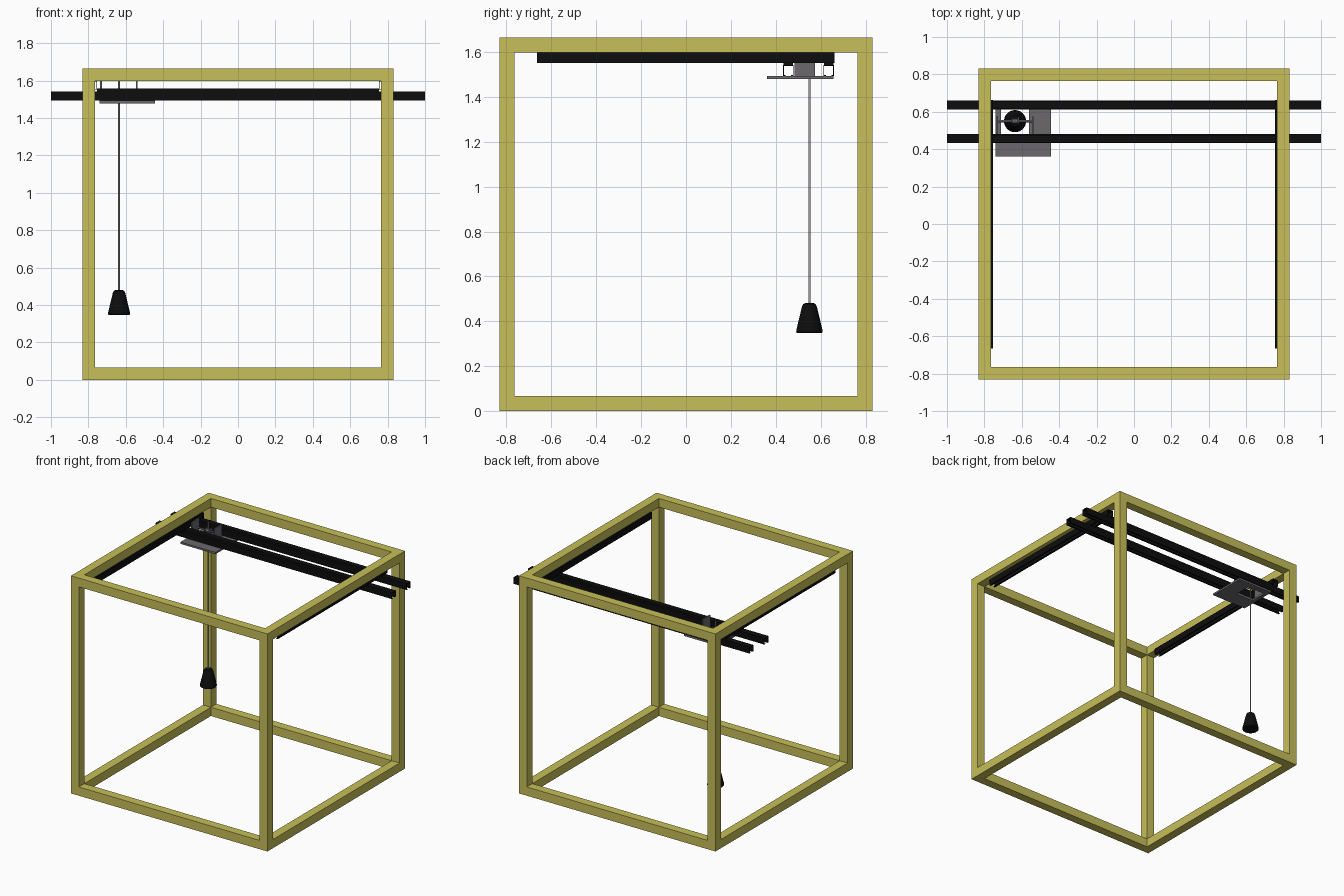
import bpy, bmesh, math
from mathutils import Matrix, Vector

if "Cube" in bpy.data.objects:
    bpy.data.objects.remove(bpy.data.objects["Cube"])


def mat(name, rgb):
    m = bpy.data.materials.new(name)
    m.diffuse_color = (*rgb, 1)
    m.use_nodes = True
    m.node_tree.nodes["Principled BSDF"].inputs["Base Color"].default_value = m.diffuse_color
    return m


YELLOW = mat("yellow paint", (0.57, 0.52, 0.10))
BLACK = mat("black metal", (0.004, 0.004, 0.004))
GRAY = mat("gray plate", (0.15, 0.14, 0.155))
ROPE = mat("rope gray", (0.38, 0.36, 0.34))


def finish(name, bm, m):
    bmesh.ops.recalc_face_normals(bm, faces=bm.faces)
    me = bpy.data.meshes.new(name)
    bm.to_mesh(me)
    bm.free()
    me.materials.append(m)
    o = bpy.data.objects.new(name, me)
    bpy.context.collection.objects.link(o)
    return o


def add_box(bm, x0, x1, y0, y1, z0, z1):
    c = Vector(((x0 + x1) / 2, (y0 + y1) / 2, (z0 + z1) / 2))
    s = Matrix.Diagonal((x1 - x0, y1 - y0, z1 - z0, 1))
    bmesh.ops.create_cube(bm, size=1, matrix=Matrix.Translation(c) @ s)


def boxes(name, m, *bounds):
    bm = bmesh.new()
    for b in bounds:
        add_box(bm, *b)
    return finish(name, bm, m)


def lathe(name, m, profile, origin, axis='Z', n=32):
    """Spin (radius, height) points around an axis, closed by end caps."""
    bm = bmesh.new()
    rings = [[bm.verts.new((r * math.cos(2 * math.pi * i / n), r * math.sin(2 * math.pi * i / n), h))
              for i in range(n)] for r, h in profile]
    for a, b in zip(rings, rings[1:]):
        for i in range(n):
            bm.faces.new((a[i], a[(i + 1) % n], b[(i + 1) % n], b[i]))
    bm.faces.new(rings[0])
    bm.faces.new(rings[-1])
    if axis == 'X':
        bm.transform(Matrix.Rotation(math.pi / 2, 4, 'Y'))
    bm.transform(Matrix.Translation(origin))
    o = finish(name, bm, m)
    bpy.context.view_layer.objects.active = o
    o.select_set(True)
    bpy.ops.object.shade_smooth_by_angle(angle=math.radians(35))
    o.select_set(False)
    return o


def channel(name, along, centre, z0, start, end, w=0.048, t=0.004, lip=0.012):
    """Strut channel, open below, with lips turned inwards."""
    h = w / 2
    pts = [(-h + lip, 0), (-h, 0), (-h, w), (h, w), (h, 0), (h - lip, 0),
           (h - lip, t), (h - t, t), (h - t, w - t), (-h + t, w - t), (-h + t, t), (-h + lip, t)]
    bm = bmesh.new()
    ends = []
    for s in (start, end):
        ends.append([bm.verts.new((s, centre + u, z0 + v) if along == 'X' else (centre + u, s, z0 + v))
                     for u, v in pts])
    a, b = ends
    for i in range(len(pts)):
        j = (i + 1) % len(pts)
        bm.faces.new((a[i], a[j], b[j], b[i]))
    bm.faces.new(a)
    bm.faces.new(b)
    return finish(name, bm, BLACK)


# cubic frame: four posts, then top and bottom beams
O, I, T, H = 0.832, 0.765, 0.067, 1.665
for sx in (-1, 1):
    for sy in (-1, 1):
        xs, ys = sorted((sx * O, sx * I)), sorted((sy * O, sy * I))
        boxes("frame_post", YELLOW, (*xs, *ys, 0, H))
for z in (0, H - T):
    for s in (-1, 1):
        lo, hi = sorted((s * O, s * I))
        boxes("frame_beam_x", YELLOW, (-I, I, lo, hi, z, z + T))
        boxes("frame_beam_y", YELLOW, (lo, hi, -I, I, z, z + T))

# fixed rails under the side beams
for s in (-1, 1):
    channel("side_rail", 'Y', s * 0.777, 1.552, -0.665, 0.662)

# travelling pair of cross rails, each with a strip on top
for y in (0.456, 0.636):
    channel("cross_rail", 'X', y, 1.494, -1, 1)
    boxes("cross_rail_strip", BLACK, (-0.755, 0.755, y - 0.021, y + 0.021, 1.542, 1.558))

# trolley plate with a rectangular opening
px0, px1, py0, py1 = -0.74, -0.443, 0.36, 0.657
hx0, hx1, hy0, hy1 = -0.712, -0.562, 0.481, 0.611
bm = bmesh.new()
loops = []
for z in (1.479, 1.493):
    outer = [bm.verts.new((x, y, z)) for x, y in ((px0, py0), (px1, py0), (px1, py1), (px0, py1))]
    inner = [bm.verts.new((x, y, z)) for x, y in ((hx0, hy0), (hx1, hy0), (hx1, hy1), (hx0, hy1))]
    loops.append((outer, inner))
    for i in range(4):
        j = (i + 1) % 4
        bm.faces.new((outer[i], outer[j], inner[j], inner[i]))
for k in (0, 1):
    for i in range(4):
        j = (i + 1) % 4
        bm.faces.new((loops[0][k][i], loops[0][k][j], loops[1][k][j], loops[1][k][i]))
finish("trolley_plate", bm, GRAY)

# upright brackets, axle and spool
CX, CY, AZ = -0.636, 0.55, 1.535
for x in (-0.732, -0.541):
    boxes("spool_bracket", GRAY, (x - 0.005, x + 0.005, 0.484, 0.574, 1.493, 1.6))
lathe("axle", GRAY, [(0.006, -0.1), (0.006, 0.1)], (CX, CY, AZ), 'X', 16)
lathe("spool", GRAY, [(0.022, -0.02), (0.022, -0.014), (0.012, -0.014), (0.012, 0.014),
                      (0.022, 0.014), (0.022, 0.02)], (CX, CY, AZ), 'X')

# rope and hanging weight
lathe("rope", ROPE, [(0.005, 0.47), (0.005, 1.6)], (CX, CY, 0), n=12)
lathe("weight", BLACK, [(0.055, 0.347), (0.059, 0.352), (0.058, 0.362), (0.033, 0.466),
                        (0.028, 0.476), (0.018, 0.481)], (CX, CY, 0))
